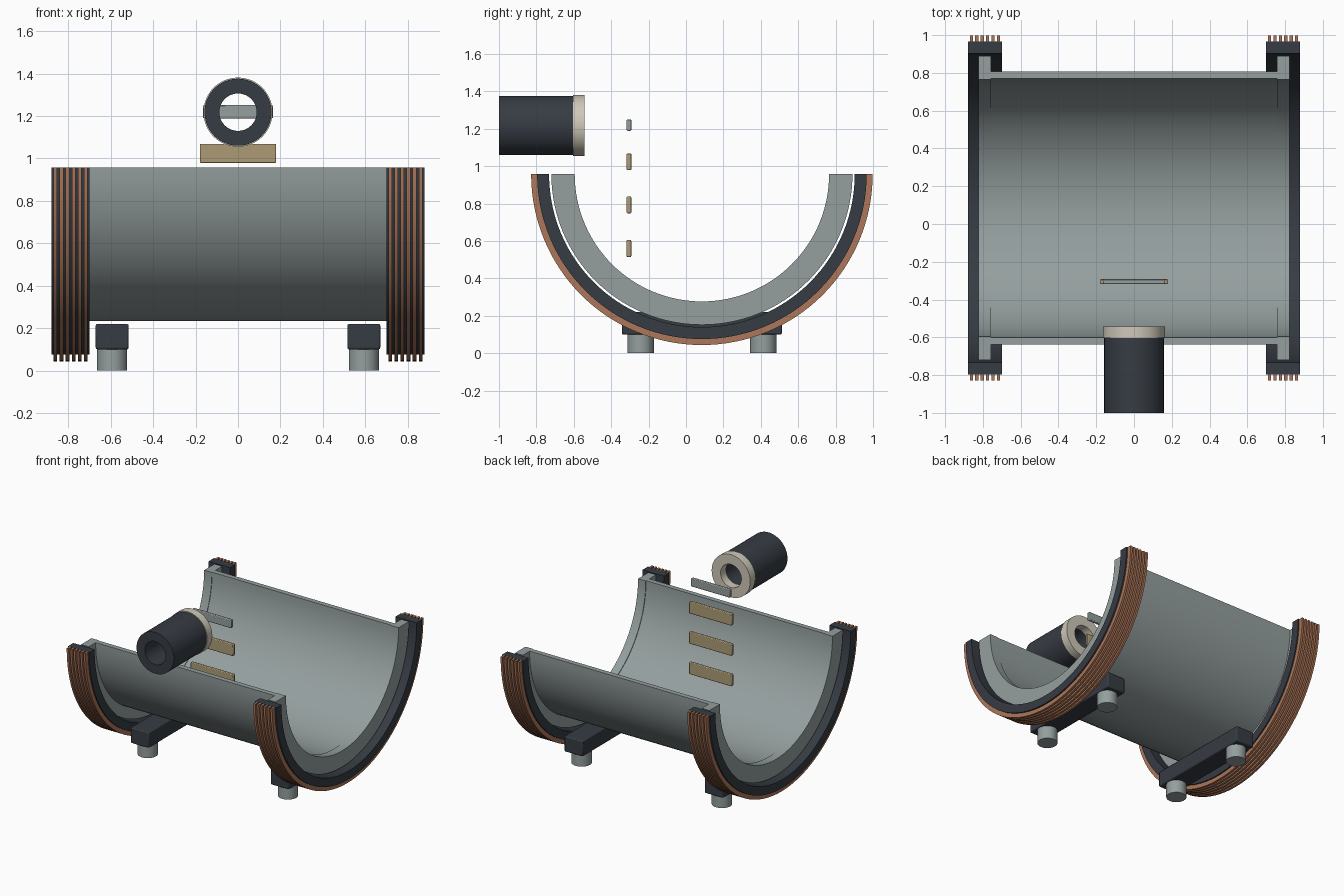
import bpy, bmesh, math

if "Cube" in bpy.data.objects:
    bpy.data.objects.remove(bpy.data.objects["Cube"])

AXIS_Y, AXIS_Z = 0.085, 0.957   # centre line of the half drum


def material(name, rgb):
    m = bpy.data.materials.new(name)
    m.diffuse_color = (*rgb, 1)
    m.use_nodes = True
    m.node_tree.nodes["Principled BSDF"].inputs["Base Color"].default_value = m.diffuse_color
    return m


STEEL = material("grey steel", (0.30, 0.345, 0.345))
DARK = material("dark slate", (0.037, 0.045, 0.057))
COPPER = material("copper", (0.42, 0.185, 0.10))
BRASS = material("pale brass", (0.42, 0.33, 0.18))
IVORY = material("ivory", (0.62, 0.58, 0.48))


def finish(bm, name, mat, bevel=0):
    bmesh.ops.recalc_face_normals(bm, faces=bm.faces)
    me = bpy.data.meshes.new(name)
    bm.to_mesh(me)
    bm.free()
    me.materials.append(mat)
    ob = bpy.data.objects.new(name, me)
    bpy.context.collection.objects.link(ob)
    if bevel:
        mod = ob.modifiers.new("soft edges", 'BEVEL')
        mod.width, mod.segments = bevel, 2
    bpy.ops.object.select_all(action='DESELECT')
    ob.select_set(True)
    bpy.context.view_layer.objects.active = ob
    bpy.ops.object.shade_smooth_by_angle(angle=math.radians(30))
    return ob


def sweep(name, mat, r_in, r_out, a, b, place, start=0, arc=2 * math.pi, n=64):
    """Rectangular section swept round an axis; place(u, v, t) maps to space."""
    bm = bmesh.new()
    closed = arc > 6.28
    rows = []
    for i in range(n if closed else n + 1):
        t = start + arc * i / n
        rows.append([bm.verts.new(place(r * math.cos(t), r * math.sin(t), w))
                     for r, w in ((r_in, a), (r_out, a), (r_out, b), (r_in, b))])
    for i in range(n):
        p, q = rows[i], rows[(i + 1) % len(rows)]
        for k in range(4):
            bm.faces.new((p[k], p[(k + 1) % 4], q[(k + 1) % 4], q[k]))
    if not closed:
        bm.faces.new(rows[0])
        bm.faces.new(rows[-1])
    return finish(bm, name, mat)


def half_ring(name, mat, r_in, r_out, x0, x1):
    return sweep(name, mat, r_in, r_out, x0, x1,
                 lambda u, v, w: (w, AXIS_Y + u, AXIS_Z + v), math.pi, math.pi)


def tube(name, mat, r_in, r_out, y0, y1):
    return sweep(name, mat, r_in, r_out, y0, y1,
                 lambda u, v, w: (u, w, 1.218 + v))


def box(name, mat, centre, size, bevel):
    bm = bmesh.new()
    bmesh.ops.create_cube(bm, size=1)
    for v in bm.verts:
        v.co = [c + s * p for c, s, p in zip(centre, size, v.co)]
    return finish(bm, name, mat, bevel)


# Half drum open at the top
half_ring("drum_shell", STEEL, 0.685, 0.723, -0.76, 0.76)

for s, side in ((-1, "left"), (1, "right")):
    # End flange, outer ring and copper windings
    half_ring(f"{side}_flange", STEEL, 0.68, 0.805, s * 0.757, s * 0.822)
    half_ring(f"{side}_outer_ring", DARK, 0.817, 0.881, s * 0.70, s * 0.88)
    for i in range(6):
        x = s * (0.718 + 0.0285 * i)
        half_ring(f"{side}_winding_{i + 1}", COPPER, 0.878, 0.913, x - 0.0085, x + 0.0085)
    # Support beam with two round feet
    box(f"{side}_support_beam", DARK, (s * 0.593, AXIS_Y, 0.16), (0.155, 0.856, 0.12), 0.008)
    for d, end in ((-1, "front"), (1, "back")):
        bm = bmesh.new()
        bmesh.ops.create_cone(bm, cap_ends=True, segments=40, radius1=0.071,
                              radius2=0.071, depth=0.11)
        bmesh.ops.translate(bm, verts=bm.verts, vec=(s * 0.593, AXIS_Y + d * 0.328, 0.055))
        finish(bm, f"{side}_{end}_foot", STEEL)

# Horizontal tube with pale end collar
tube("barrel", DARK, 0.088, 0.158, -1.0, -0.604)
tube("barrel_collar", IVORY, 0.088, 0.163, -0.604, -0.543)

# Row of floating plates
for i, z in enumerate((0.56, 0.793, 1.024)):
    box(f"brass_plate_{i + 1}", BRASS, (0, -0.305, z), (0.36, 0.025, 0.09), 0.005)
box("steel_plate", STEEL, (0, -0.305, 1.22), (0.33, 0.025, 0.062), 0.005)
